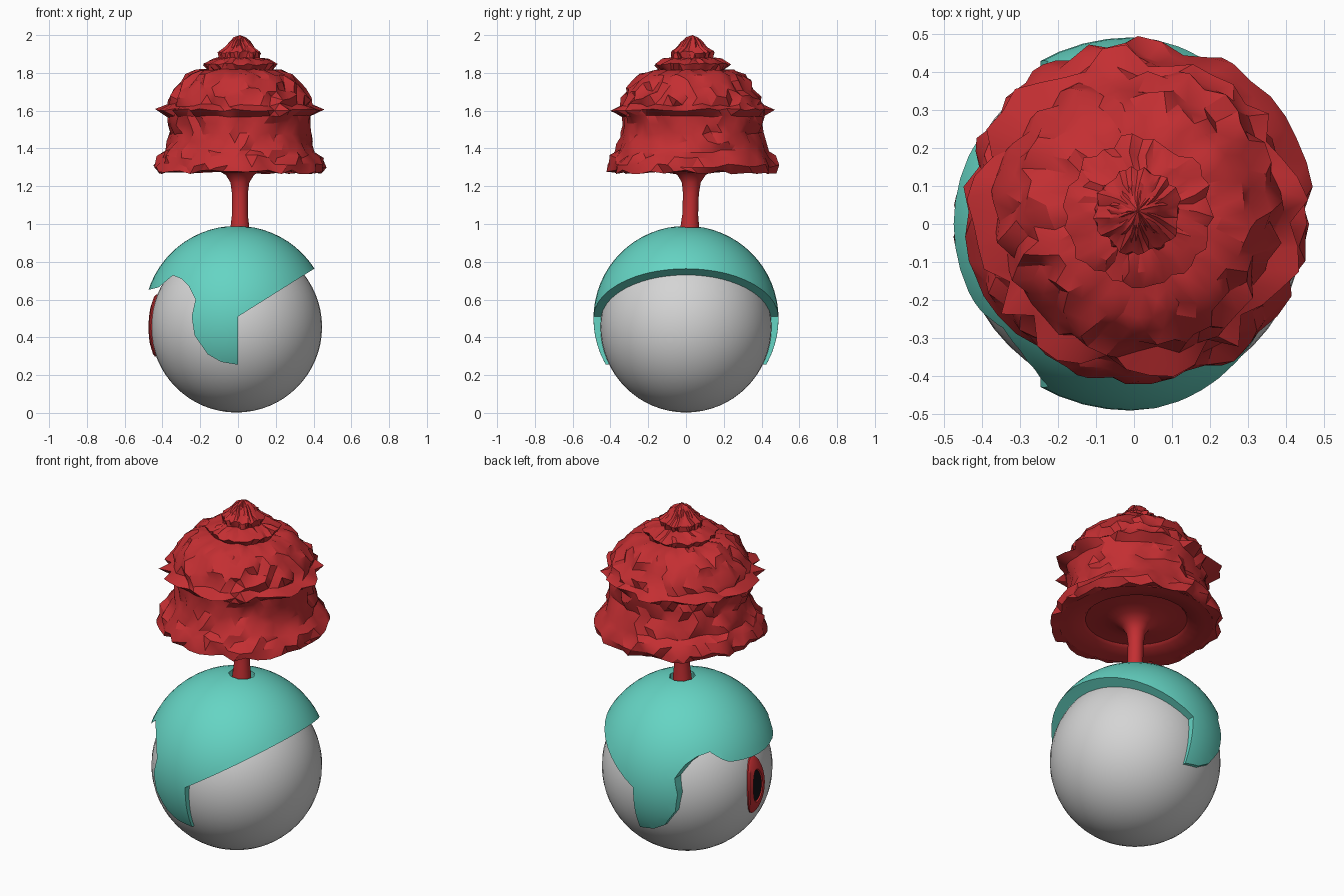
import bpy, bmesh, math, random
from mathutils import Vector

if "Cube" in bpy.data.objects:
    bpy.data.objects.remove(bpy.data.objects["Cube"])

random.seed(4)


def material(name, rgb):
    m = bpy.data.materials.new(name)
    m.diffuse_color = (*rgb, 1)
    m.use_nodes = True
    m.node_tree.nodes["Principled BSDF"].inputs["Base Color"].default_value = m.diffuse_color
    return m


RED = material("red", (0.55, 0.028, 0.032))
TEAL = material("teal", (0.13, 0.66, 0.55))
GREY = material("light grey", (0.66, 0.66, 0.66))
BLACK = material("black", (0.006, 0.006, 0.008))


def activate(ob):
    bpy.ops.object.select_all(action='DESELECT')
    ob.select_set(True)
    bpy.context.view_layer.objects.active = ob


def finish(name, bm, mats=(), angle=30):
    bmesh.ops.recalc_face_normals(bm, faces=bm.faces)
    me = bpy.data.meshes.new(name)
    bm.to_mesh(me)
    bm.free()
    ob = bpy.data.objects.new(name, me)
    bpy.context.collection.objects.link(ob)
    for m in mats:
        me.materials.append(m)
    if angle:
        activate(ob)
        bpy.ops.object.shade_smooth_by_angle(angle=math.radians(angle))
    return ob


def ball(name, centre, r, mats, angle=30):
    bm = bmesh.new()
    bmesh.ops.create_uvsphere(bm, u_segments=48, v_segments=32, radius=r)
    bmesh.ops.translate(bm, verts=bm.verts, vec=centre)
    return finish(name, bm, mats, angle)


def boolean(ob, cutter, op):
    mod = ob.modifiers.new(op, 'BOOLEAN')
    mod.operation, mod.object, mod.solver = op, cutter, 'EXACT'
    cutter.hide_render = True
    activate(ob)
    bpy.ops.object.modifier_apply(modifier=mod.name)
    bpy.data.objects.remove(cutter)


# Head ball
C = Vector((-0.008, 0, 0.455))
ball("head_ball", C, 0.453, [GREY])

# Helmet: shell trimmed by its side outline, with a hole for the trunk
helmet = ball("helmet", (-0.008, 0, 0.5), 0.49, [TEAL], 0)
outline = [(-0.6, 0.62), (-0.42, 0.665), (-0.345, 0.728), (-0.30, 0.71), (-0.26, 0.67),
           (-0.225, 0.6), (-0.245, 0.51), (-0.23, 0.41), (-0.16, 0.31), (-0.09, 0.27),
           (0.0, 0.255), (0.0, 0.51), (0.376, 0.746), (0.6, 0.88), (0.6, 1.2), (-0.6, 1.2)]
bm = bmesh.new()
face = bm.faces.new([bm.verts.new((x, -0.7, z)) for x, z in outline])
ext = bmesh.ops.extrude_face_region(bm, geom=[face])
bmesh.ops.translate(bm, vec=(0, 1.4, 0),
                    verts=[v for v in ext['geom'] if isinstance(v, bmesh.types.BMVert)])
boolean(helmet, finish("outline_cutter", bm, [TEAL], 0), 'INTERSECT')
boolean(helmet, ball("inner_cutter", C, 0.448, [TEAL], 0), 'DIFFERENCE')
bm = bmesh.new()
bmesh.ops.create_cone(bm, cap_ends=True, segments=9, radius1=0.07, radius2=0.07, depth=0.4)
bmesh.ops.translate(bm, verts=bm.verts, vec=(0.01, 0.02, 1.0))
boolean(helmet, finish("hole_cutter", bm, [TEAL], 0), 'DIFFERENCE')
activate(helmet)
bpy.ops.object.shade_smooth_by_angle(angle=math.radians(35))

# Eye: curved oval plate with a black pupil, following the ball on the -x side
bm = bmesh.new()
N = 28
rings = []
for s, r in [(1, 0.445), (1, 0.459), (0.92, 0.465), (0.58, 0.467), (0.54, 0.460), (0.27, 0.460)]:
    ring = []
    for k in range(N):
        a = 2 * math.pi * k / N
        y, z = 0.008 + 0.073 * s * math.cos(a), 0.008 + 0.165 * s * math.sin(a)
        ring.append(bm.verts.new(C + Vector((-math.sqrt(r * r - y * y - z * z), y, z))))
    rings.append(ring)
for i in range(len(rings) - 1):
    for k in range(N):
        j = (k + 1) % N
        f = bm.faces.new((rings[i][k], rings[i][j], rings[i + 1][j], rings[i + 1][k]))
        f.material_index = int(i >= 4)
bm.faces.new(rings[-1]).material_index = 1
finish("eye", bm, [RED, BLACK])

# Trunk flaring into the underside of the canopy
profile = [(0.052, 0.92), (0.05, 0.98), (0.042, 1.05), (0.042, 1.16), (0.05, 1.22),
           (0.075, 1.26), (0.12, 1.285), (0.19, 1.30), (0.27, 1.305), (0.285, 1.29),
           (0.37, 1.28), (0.41, 1.275)]
bm = bmesh.new()
N = 32
prev = None
for r, z in profile:
    t = max(0, (z - 0.98) / 0.3)
    ring = [bm.verts.new((0.01 + r * math.cos(2 * math.pi * k / N),
                          0.02 + 0.01 * t + r * math.sin(2 * math.pi * k / N), z))
            for k in range(N)]
    if prev:
        for k in range(N):
            j = (k + 1) % N
            bm.faces.new((prev[k], prev[j], ring[j], ring[k]))
    prev = ring
finish("trunk", bm, [RED], 40)

# Canopy: tiered lathe of staggered rings with random knobbly bumps
# (radius, height, radial jitter, height jitter)
tiers = [(0.405, 1.275, 0.005, 0.005), (0.44, 1.275, 0.022, 0.012), (0.447, 1.31, 0.02, 0.012),
         (0.425, 1.355, 0.022, 0.012), (0.395, 1.385, 0.018, 0.008), (0.385, 1.43, 0.018, 0.01),
         (0.365, 1.48, 0.02, 0.01), (0.37, 1.53, 0.015, 0.008), (0.375, 1.57, 0.015, 0.006),
         (0.42, 1.605, 0.038, 0.008), (0.37, 1.63, 0.02, 0.01), (0.365, 1.67, 0.025, 0.015),
         (0.335, 1.71, 0.025, 0.015), (0.31, 1.75, 0.022, 0.015), (0.28, 1.785, 0.02, 0.012),
         (0.225, 1.81, 0.018, 0.01), (0.17, 1.815, 0.012, 0.006), (0.192, 1.845, 0.014, 0.008),
         (0.15, 1.87, 0.012, 0.008), (0.105, 1.88, 0.01, 0.005), (0.112, 1.91, 0.01, 0.008),
         (0.075, 1.935, 0.01, 0.006), (0.055, 1.965, 0.007, 0.006), (0.03, 1.985, 0.006, 0.004)]
bm = bmesh.new()
N = 44
rings = []
for i, (r, z, jr, jz) in enumerate(tiers):
    ring = []
    for k in range(N):
        a = 2 * math.pi * (k + 0.5 * (i % 2)) / N
        rr = r + random.uniform(-jr, jr)
        ring.append(bm.verts.new((0.01 + rr * math.cos(a), 0.032 + rr * math.sin(a),
                                  z + random.uniform(-jz, jz))))
    rings.append(ring)
for i in range(len(rings) - 1):
    a, b = rings[i], rings[i + 1]
    for k in range(N):
        j = (k + 1) % N
        if i % 2 == 0:
            tris = ((a[k], a[j], b[k]), (a[j], b[j], b[k]))
        else:
            tris = ((a[k], a[j], b[j]), (a[k], b[j], b[k]))
        for t in tris:
            bm.faces.new(t)
tip = bm.verts.new((0.01, 0.035, 2.0))
for k in range(N):
    bm.faces.new((rings[-1][k], rings[-1][(k + 1) % N], tip))
finish("canopy", bm, [RED], 30)
